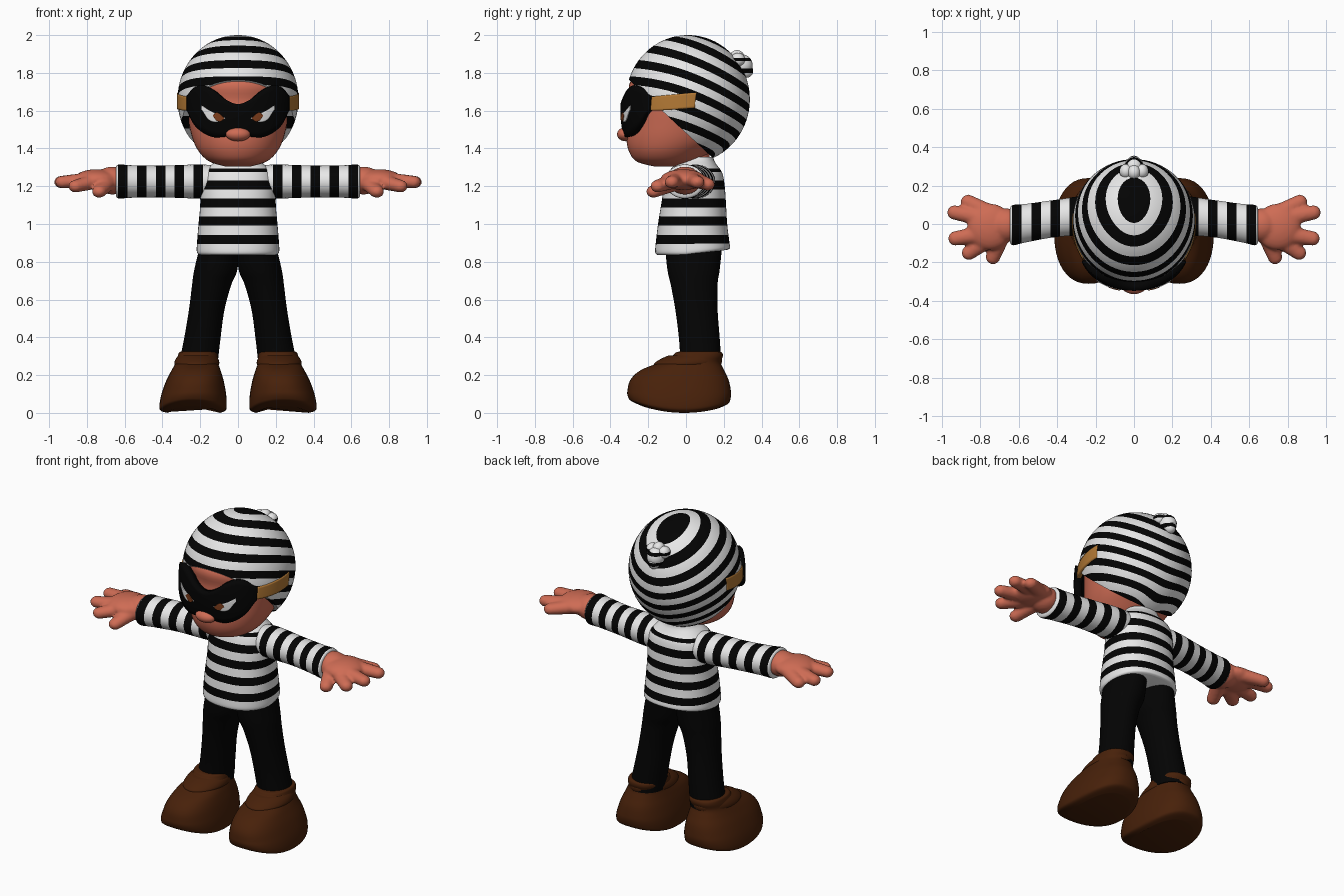
import bpy, bmesh, math
from mathutils import Vector, Matrix

cube = bpy.data.objects.get("Cube")
if cube:
    bpy.data.objects.remove(cube, do_unlink=True)


def material(name, color):
    mat = bpy.data.materials.new(name)
    mat.use_nodes = True
    rgba = (*color, 1)
    mat.diffuse_color = rgba
    mat.node_tree.nodes["Principled BSDF"].inputs["Base Color"].default_value = rgba
    return mat


white = material("knit white", (.8, .8, .8))
black = material("knit black", (.001, .001, .001))
skin = material("skin", (.62, .15, .09))
trouser = material("trouser black", (.001, .001, .001))
leather = material("shoe brown", (.064, .015, .003))
tan = material("strap tan", (.45, .19, .035))
iris_brown = material("iris brown", (.22, .05, .012))


def finish(bm, name, mats, mirror=False, recalc=True):
    """Turn a bmesh into a smooth shaded object."""
    if recalc:
        bmesh.ops.recalc_face_normals(bm, faces=bm.faces)
    mesh = bpy.data.meshes.new(name)
    for face in bm.faces:
        face.smooth = True
    bm.to_mesh(mesh)
    bm.free()
    mesh.set_sharp_from_angle(angle=math.radians(50))
    for mat in mats:
        mesh.materials.append(mat)
    obj = bpy.data.objects.new(name, mesh)
    bpy.context.collection.objects.link(obj)
    if mirror:
        obj.modifiers.new("mirror", 'MIRROR').use_mirror_merge = False
    return obj


def spline(rows, t):
    """Catmull-Rom interpolation through rows of numbers."""
    i = min(int(t), len(rows) - 2)
    u = t - i
    p = [rows[max(0, min(len(rows) - 1, i + k))] for k in (-1, 0, 1, 2)]
    return [b + .5 * u * (c - a + u * (2*a - 5*b + 4*c - d + u * (3*(b - c) + d - a)))
            for a, b, c, d in zip(*p)]


def loft(rings, along='z', sides=48, steps=5, power=1):
    """Skin elliptical rings given as (position, centre a, centre b, radius a, radius b)."""
    bm = bmesh.new()
    loops = []
    total = (len(rings) - 1) * steps
    for s in range(total + 1):
        t, a, b, ra, rb = spline(rings, s / steps)
        loop = []
        for k in range(sides):
            ang = math.tau * k / sides
            c, n = math.cos(ang), math.sin(ang)
            p = a + ra * math.copysign(abs(c) ** power, c)
            q = b + rb * math.copysign(abs(n) ** power, n)
            loop.append(bm.verts.new((p, q, t) if along == 'z' else (t, p, q)))
        loops.append(loop)
    for low, high in zip(loops, loops[1:]):
        for k in range(sides):
            j = (k + 1) % sides
            bm.faces.new((low[k], low[j], high[j], high[k]))
    bm.faces.new(loops[0][::-1])
    bm.faces.new(loops[-1])
    return bm


def stripe(bm, axis, levels):
    """Cut at levels along an axis and give every other band the second material."""
    n = Vector(axis)
    for level in levels:
        geom = bm.verts[:] + bm.edges[:] + bm.faces[:]
        bmesh.ops.bisect_plane(bm, geom=geom, plane_co=n * level, plane_no=n, dist=1e-6)
    for face in bm.faces:
        d = face.calc_center_median().dot(n)
        face.material_index = sum(level < d for level in levels) % 2


def even(first, step, count):
    return [first + step * i for i in range(count)]


def blob(bm, loc, radii, segments=24):
    m = Matrix.LocRotScale(Vector(loc), None, Vector(radii))
    bmesh.ops.create_uvsphere(bm, u_segments=segments, v_segments=segments * 2 // 3,
                              radius=1, matrix=m)


def patch(name, mat, start, end, rows, radii, thick, mirror=True, power=.65, columns=40):
    """Plate wrapped round the head; rows give its bottom and top heights."""
    bm = bmesh.new()
    grid = []
    for i in range(columns + 1):
        f = i / columns
        ang = math.radians(start + (end - start) * f)
        bottom, top = spline(rows, f * (len(rows) - 1))
        c = math.cos(ang)
        y = -radii[1] * math.copysign(abs(c) ** power, c)
        column = []
        for j in range(9):
            z = bottom + (top - bottom) * j / 8
            column.append(bm.verts.new((radii[0] * math.sin(ang), y + (z - 1.6) ** 2, z)))
        grid.append(column)
    for a, b in zip(grid, grid[1:]):
        for j in range(8):
            bm.faces.new((a[j], b[j], b[j + 1], a[j + 1]))
    obj = finish(bm, name, [mat], mirror, recalc=False)
    solid = obj.modifiers.new("thickness", 'SOLIDIFY')
    solid.thickness = thick
    solid.offset = -1


# Head, nose and neck
head = loft([(1.305, 0, -.09, .07, .08), (1.33, 0, -.1, .15, .16), (1.38, 0, -.085, .205, .215),
             (1.45, 0, -.05, .24, .265), (1.55, 0, -.02, .264, .285), (1.65, 0, 0, .28, .292),
             (1.75, 0, 0, .285, .297), (1.85, 0, .01, .2, .2)])
finish(head, "head", [skin])
nose = bmesh.new()
blob(nose, (0, -.32, 1.475), (.066, .045, .037))
finish(nose, "nose", [skin])
finish(loft([(1.27, 0, .05, .085, .08), (1.42, 0, .04, .085, .08)]), "neck", [skin])

# Knitted hat: ball cut by a slanted brim, bands curve down towards the back
hat = bmesh.new()
blob(hat, (0, .01, 1.66), (.32, .328, .34), 72)
bmesh.ops.bisect_plane(hat, geom=hat.verts[:] + hat.edges[:] + hat.faces[:],
                       plane_co=(0, -.31, 1.77), plane_no=(0, .93, 1), clear_inner=True)
bmesh.ops.holes_fill(hat, edges=[e for e in hat.edges if e.is_boundary], sides=0)


def bend(x, y):
    """Band shift: slope to the back plus a ridge that lengthens the crown loop."""
    return .35 * y + .5 * y * y + .05 * math.exp(-(x / .09) ** 2 - ((y - .1) / .16) ** 2)


for v in hat.verts:
    v.co.z += bend(v.co.x, v.co.y)
stripe(hat, (0, 0, 1), even(1.407, .045, 17))
for v in hat.verts:
    v.co.z -= bend(v.co.x, v.co.y)
for face in hat.faces:  # the underside of the brim is plain
    if face.normal.dot(Vector((0, -.68, -.73))) > .99 and face.calc_center_median().y < .13:
        face.material_index = 0
finish(hat, "hat", [white, black])

# Knotted bobble at the back of the hat
bobble = bmesh.new()
blob(bobble, (0, .295, 1.84), (.052, .058, .058))
for x, y, z in ((-.042, .275, 1.87), (.042, .275, 1.87), (0, .27, 1.885), (0, .318, 1.81)):
    blob(bobble, (x, y, z), (.034, .038, .036))
stripe(bobble, (0, 0, 1), (1.8, 1.822, 1.862, 1.88))
finish(bobble, "hat_bobble", [white, black])

# Mask, straps and eyes
side = [(1.47, 1.635), (1.462, 1.66), (1.46, 1.71), (1.485, 1.735), (1.53, 1.72), (1.6, 1.68)]
patch("mask", black, -65, 65, side[:0:-1] + side, (.3, .348), .045, mirror=False, columns=80)
patch("mask_strap", tan, 56, 98, [(1.6, 1.675), (1.605, 1.685), (1.615, 1.695)],
      (.323, .335), .025, power=1)
patch("eye_white", white, 13, 40, [(1.558, 1.562), (1.54, 1.583), (1.552, 1.603), (1.605, 1.627)],
      (.302, .352), .005)
patch("iris", iris_brown, 14, 26, [(1.556, 1.562), (1.543, 1.58), (1.548, 1.59), (1.57, 1.576)],
      (.304, .355), .005)

# Striped jersey
torso = loft([(.835, 0, .035, .205, .185), (.85, 0, .035, .218, .198), (.9, 0, .035, .217, .195),
              (1, 0, .035, .209, .183), (1.1, 0, .04, .2, .172), (1.2, 0, .045, .2, .16),
              (1.27, 0, .05, .185, .142), (1.31, 0, .05, .145, .115),
              (1.335, 0, .05, .115, .1), (1.355, 0, .055, .1, .09)], power=.88)
stripe(torso, (0, 0, 1), even(.895, .048, 8) + [1.275, 1.295])
for v in torso.verts:  # hem rises a little at the back
    if v.co.z < .9:
        v.co.z += max(0, v.co.y) * (.9 - v.co.z) * 2
finish(torso, "jersey", [white, black])

sleeve = loft([(.08, .05, 1.225, .09, .08), (.2, .05, 1.225, .105, .09), (.4, .03, 1.225, .097, .084),
               (.56, .005, 1.225, .1, .086), (.63, -.006, 1.225, .105, .09),
               (.645, -.006, 1.225, .09, .078)], 'x')
stripe(sleeve, (1, 0, 0), even(.185, .05, 10))
finish(sleeve, "sleeves", [white, black], mirror=True)

# Hands: palm and tapering fingers fused into one skin
hand = bmesh.new()
blob(hand, (.75, -.015, 1.235), (.12, .122, .055))
blob(hand, (.665, -.006, 1.23), (.09, .088, .074))
fingers = [((.76, .06, 1.23), (.865, .115, 1.21)), ((.78, .03, 1.235), (.935, .06, 1.222)),
           ((.78, -.05, 1.235), (.93, -.075, 1.222)), ((.76, -.08, 1.225), (.86, -.15, 1.2)),
           ((.69, -.06, 1.215), (.735, -.172, 1.172))]
for root, tip in fingers:
    for i in range(9):
        r = .047 - .001 * i
        blob(hand, Vector(root).lerp(Vector(tip), i / 8), (r, r, r * .86), 16)
hands = finish(hand, "hands", [skin])
remesh = hands.modifiers.new("fuse", 'REMESH')
remesh.mode = 'VOXEL'
remesh.voxel_size = .009
remesh.use_smooth_shade = True
smooth = hands.modifiers.new("soften", 'SMOOTH')
smooth.factor = .5
smooth.iterations = 5
hands.modifiers.new("mirror", 'MIRROR').use_mirror_merge = False

# Trousers
leg = loft([(.26, .21, .08, .102, .108), (.4, .188, .07, .096, .108), (.55, .165, .055, .094, .112),
            (.68, .139, .043, .104, .124), (.755, .118, .04, .114, .138), (.87, .1, .04, .105, .15)])
finish(leg, "trouser_legs", [trouser], mirror=True)

# Shoes with a soft ankle fold and upswept sole ends
shoe = loft([(0, .235, -.03, .14, .2), (.012, .238, -.035, .172, .255), (.04, .238, -.036, .178, .27),
             (.1, .234, -.036, .171, .275), (.17, .228, -.035, .152, .262),
             (.225, .222, -.02, .13, .222), (.265, .218, .02, .112, .165),
             (.3, .213, .06, .106, .135), (.32, .212, .068, .1, .122),
             (.325, .212, .07, .085, .1)], power=.85)
for v in shoe.verts:
    v.co.z += max(0, .12 - v.co.z) * 6 * (v.co.y + .01) ** 2
finish(shoe, "shoes", [leather], mirror=True)
fold = loft([(.245, .218, .005, .11, .17), (.262, .218, .01, .119, .178),
             (.285, .217, .028, .113, .163), (.305, .216, .045, .098, .135)])
finish(fold, "shoe_folds", [leather], mirror=True)
